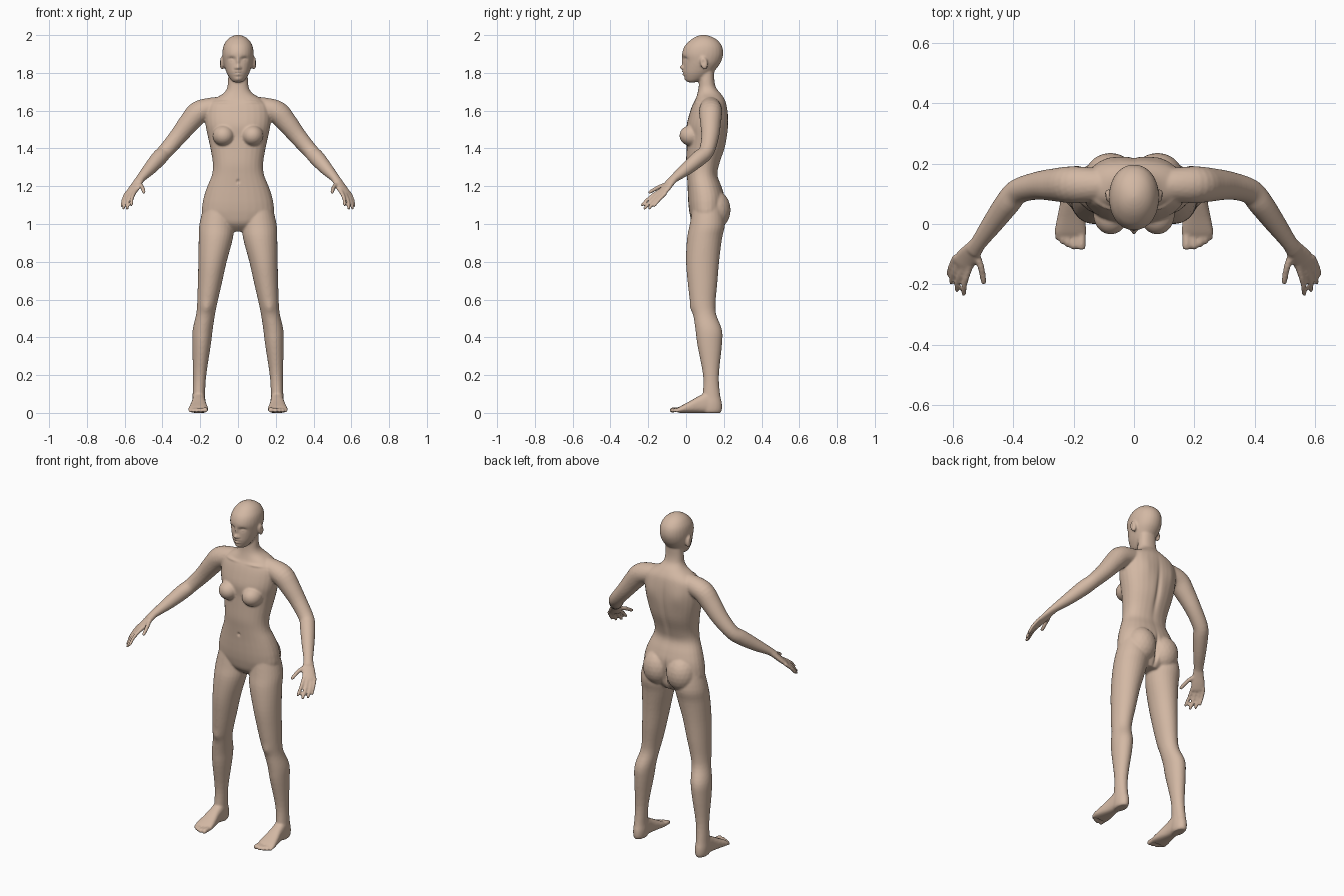
import bpy, bmesh, math
from mathutils import Vector, Matrix

bm = bmesh.new()


def spline(rows, steps=4):
    """Catmull-Rom interpolation of rows of numbers."""
    out = []
    for i in range(len(rows) - 1):
        p0, p1 = rows[max(i - 1, 0)], rows[i]
        p2, p3 = rows[i + 1], rows[min(i + 2, len(rows) - 1)]
        for k in range(steps):
            t = k / steps
            out.append([0.5 * (2 * b + (c - a) * t + (2 * a - 5 * b + 4 * c - d) * t * t
                               + (3 * b - a - 3 * c + d) * t ** 3)
                        for a, b, c, d in zip(p0, p1, p2, p3)])
    return out + [list(rows[-1])]


def loft(rings, power=2.0, n=28):
    """Skin closed rings given as (centre, half axis, half axis)."""
    loops = []
    for c, a, b in rings:
        loop = []
        for k in range(n):
            t = 2 * math.pi * k / n
            f = lambda q: math.copysign(abs(q) ** (2 / power), q)
            loop.append(bm.verts.new(c + a * f(math.cos(t)) + b * f(math.sin(t))))
        loops.append(loop)
    for p, q in zip(loops, loops[1:]):
        for k in range(n):
            bm.faces.new((p[k], p[(k + 1) % n], q[(k + 1) % n], q[k]))
    bm.faces.new(loops[0][::-1])
    bm.faces.new(loops[-1])


def column(rows, power=2.0):
    """Rows of z, centre x, half width, front y, back y."""
    loft([(Vector((x, (f + b) / 2, z)), Vector((w, 0, 0)), Vector((0, (b - f) / 2, 0)))
          for z, x, w, f, b in spline(rows)], power)


def tube(rows, hint, n=20):
    """Rows of x, y, z, half width along hint, half thickness."""
    pts = spline(rows)
    rings = []
    for i, p in enumerate(pts):
        t = (Vector(pts[min(i + 1, len(pts) - 1)][:3]) - Vector(pts[max(i - 1, 0)][:3])).normalized()
        u = (hint - t * hint.dot(t)).normalized()
        rings.append((Vector(p[:3]), u * p[3], t.cross(u) * p[4]))
    loft(rings, n=n)


def ball(c, r, tilt=0):
    m = Matrix.Translation(c) @ Matrix.Rotation(tilt, 4, 'X') @ Matrix.Diagonal((*r, 1))
    bmesh.ops.create_icosphere(bm, subdivisions=3, radius=1, matrix=m)


# leg
column([(1.12, .1, .075, .04, .19), (1.0, .112, .092, .02, .205), (.92, .118, .09, .005, .19),
        (.8, .135, .075, 0, .175), (.68, .15, .063, .01, .165), (.58, .163, .053, .023, .156),
        (.52, .172, .05, .038, .16), (.44, .187, .053, .05, .19), (.36, .193, .049, .06, .19),
        (.2, .203, .035, .09, .174), (.1, .207, .033, .088, .18), (.05, .207, .036, .08, .19),
        (.015, .207, .034, .08, .19), (0, .207, .028, .09, .182)])

# foot, lofted from heel to ball
loft([(Vector((x, y, h / 2)), Vector((w, 0, 0)), Vector((0, 0, h / 2)))
      for y, x, w, h in spline([(.16, .206, .028, .07), (.12, .207, .034, .11), (.07, .208, .037, .09),
                                (.02, .209, .046, .062), (-.025, .21, .053, .038), (-.04, .21, .05, .028)])], 2.6)

# toes
X = Vector((1, 0, 0))
for x, y, r in ((.174, -.08, .014), (.199, -.08, .0105), (.219, -.072, .01), (.237, -.062, .0095), (.253, -.048, .009)):
    tube([(x, -.01, .018, r, r), (x, y + .015, .016, r, r), (x, y, r, r * .95, r * .9), (x, y - .006, r, r * .5, r * .5)], X, 12)

# arm
across = Vector((.055, .035, -.01)).normalized()
tube([(.08, .13, 1.625, .05, .05), (.15, .13, 1.612, .058, .056), (.21, .13, 1.59, .062, .06),
      (.26, .13, 1.535, .055, .055), (.32, .127, 1.46, .046, .047), (.385, .108, 1.385, .042, .04),
      (.42, .068, 1.347, .042, .042), (.47, 0, 1.29, .035, .034), (.515, -.062, 1.242, .027, .022),
      (.535, -.09, 1.215, .029, .019)], across)

# palm
tube([(.512, -.058, 1.246, .025, .02), (.532, -.085, 1.217, .031, .018), (.552, -.11, 1.187, .037, .016),
      (.571, -.134, 1.16, .037, .013), (.576, -.14, 1.153, .03, .008)], across)

# fingers and thumb
for base, mid, tip, r in (((.545, -.145, 1.172), (.56, -.194, 1.138), (.565, -.233, 1.1), .0098),
                          ((.563, -.138, 1.165), (.581, -.182, 1.125), (.587, -.22, 1.082), .01),
                          ((.58, -.128, 1.158), (.598, -.164, 1.122), (.606, -.196, 1.082), .0095),
                          ((.595, -.114, 1.157), (.609, -.143, 1.127), (.615, -.168, 1.095), .0088),
                          ((.528, -.09, 1.212), (.508, -.14, 1.197), (.498, -.193, 1.168), .0115)):
    a, m, t = Vector(base), Vector(mid), Vector(tip)
    tube([(*(a * 1.3 - m * .3), r, r), (*a, r * 1.1, r * 1.1), (*m, r, r),
          (*t, r * .85, r * .8), (*(t + (t - m) * .1), r * .45, r * .4)], across, 12)

# breast, buttock, ear
ball((.077, .03, 1.468), (.058, .065, .056))
ball((.078, .15, 1.075), (.088, .086, .105))
ball((.085, .095, 1.852), (.013, .02, .035), .2)

# mirror the paired parts
dup = bmesh.ops.duplicate(bm, geom=bm.verts[:] + bm.edges[:] + bm.faces[:])['geom']
bmesh.ops.scale(bm, vec=(-1, 1, 1), verts=[g for g in dup if isinstance(g, bmesh.types.BMVert)])

# torso and neck
column([(.96, 0, .05, .075, .165), (1.0, 0, .14, .035, .19), (1.05, 0, .188, .02, .2),
        (1.1, 0, .189, .013, .205), (1.15, 0, .179, .01, .203), (1.2, 0, .162, .008, .188),
        (1.26, 0, .138, .004, .167), (1.32, 0, .133, 0, .178), (1.4, 0, .146, .003, .205),
        (1.46, 0, .159, .005, .217), (1.52, 0, .171, .003, .223), (1.58, 0, .175, .017, .222),
        (1.63, 0, .165, .034, .215), (1.66, 0, .13, .05, .205), (1.69, 0, .08, .06, .185),
        (1.72, 0, .058, .066, .16), (1.76, 0, .053, .069, .15), (1.82, 0, .05, .07, .15)], 2.25)

# head
column([(1.75, 0, .02, .012, .05), (1.757, 0, .032, .002, .075), (1.775, 0, .046, -.007, .11),
        (1.8, 0, .06, -.013, .14), (1.83, 0, .071, -.014, .167), (1.86, 0, .079, -.014, .186),
        (1.9, 0, .083, -.021, .197), (1.94, 0, .078, -.008, .191), (1.97, 0, .062, .019, .17),
        (1.988, 0, .042, .045, .143), (1.998, 0, .02, .07, .115), (2.001, 0, .005, .085, .098)], 2.1)

bmesh.ops.recalc_face_normals(bm, faces=bm.faces[:])
mesh = bpy.data.meshes.new("body")
bm.to_mesh(mesh)
bm.free()
body = bpy.data.objects.new("body", mesh)
bpy.context.collection.objects.link(body)
bpy.context.view_layer.objects.active = body
body.select_set(True)

# fuse all parts into one smooth skin
fuse = body.modifiers.new("fuse", 'REMESH')
fuse.mode = 'VOXEL'
fuse.voxel_size = .0058
soften = body.modifiers.new("soften", 'SMOOTH')
soften.factor = .5
soften.iterations = 5
for name in ("fuse", "soften"):
    bpy.ops.object.modifier_apply(modifier=name)

# sculpt dabs, mirrored: centre, radii, push
dabs = [((.034, -.005, 1.873), (.017, .035, .011), (0, .012, 0)),    # eye socket
        ((.034, 0, 1.869), (.011, .03, .006), (0, -.007, 0)),        # eye
        ((0, -.015, 1.86), (.008, .03, .02), (0, -.01, 0)),          # nose bridge
        ((0, -.018, 1.829), (.011, .035, .012), (0, -.02, 0)),       # nose tip
        ((.013, -.015, 1.825), (.006, .03, .006), (0, -.006, 0)),    # nostril
        ((0, -.012, 1.806), (.018, .03, .006), (0, -.008, 0)),       # upper lip
        ((0, -.012, 1.799), (.018, .03, .003), (0, .006, 0)),        # mouth line
        ((0, -.012, 1.792), (.016, .03, .006), (0, -.008, 0)),       # lower lip
        ((0, -.005, 1.766), (.018, .03, .01), (0, -.005, 0)),        # chin
        ((.1, .092, 1.855), (.02, .008, .014), (-.006, 0, 0)),       # ear hollow
        ((0, 0, 1.225), (.007, .03, .009), (0, .009, 0)),            # navel
        ((0, .21, 1.42), (.014, .05, .16), (0, -.01, 0)),            # spine
        ((0, .2, 1.05), (.009, .06, .07), (0, -.02, 0)),             # cleft
        ((.09, .05, 1.645), (.05, .03, .007), (0, -.005, .002)),     # collarbone
        ((.09, .21, 1.55), (.045, .04, .06), (0, .006, 0)),          # shoulder blade
        ((.167, .03, .555), (.022, .03, .03), (0, -.006, 0))]        # kneecap
for v in body.data.vertices:
    p = v.co.copy()
    side = -1 if p.x < 0 else 1
    for c, r, push in dabs:
        if abs(p.z - c[2]) > 3 * r[2] or abs(p.y - c[1]) > 3 * r[1]:
            continue
        q = ((abs(p.x) - c[0]) / r[0]) ** 2 + ((p.y - c[1]) / r[1]) ** 2 + ((p.z - c[2]) / r[2]) ** 2
        if q < 9:
            w = math.exp(-q)
            v.co += Vector((push[0] * side, push[1], push[2])) * w

# skin colour and smooth shading
skin = bpy.data.materials.new("skin")
skin.diffuse_color = (.65, .48, .37, 1)
body.data.materials.clear()
body.data.materials.append(skin)
bpy.ops.object.shade_smooth()
